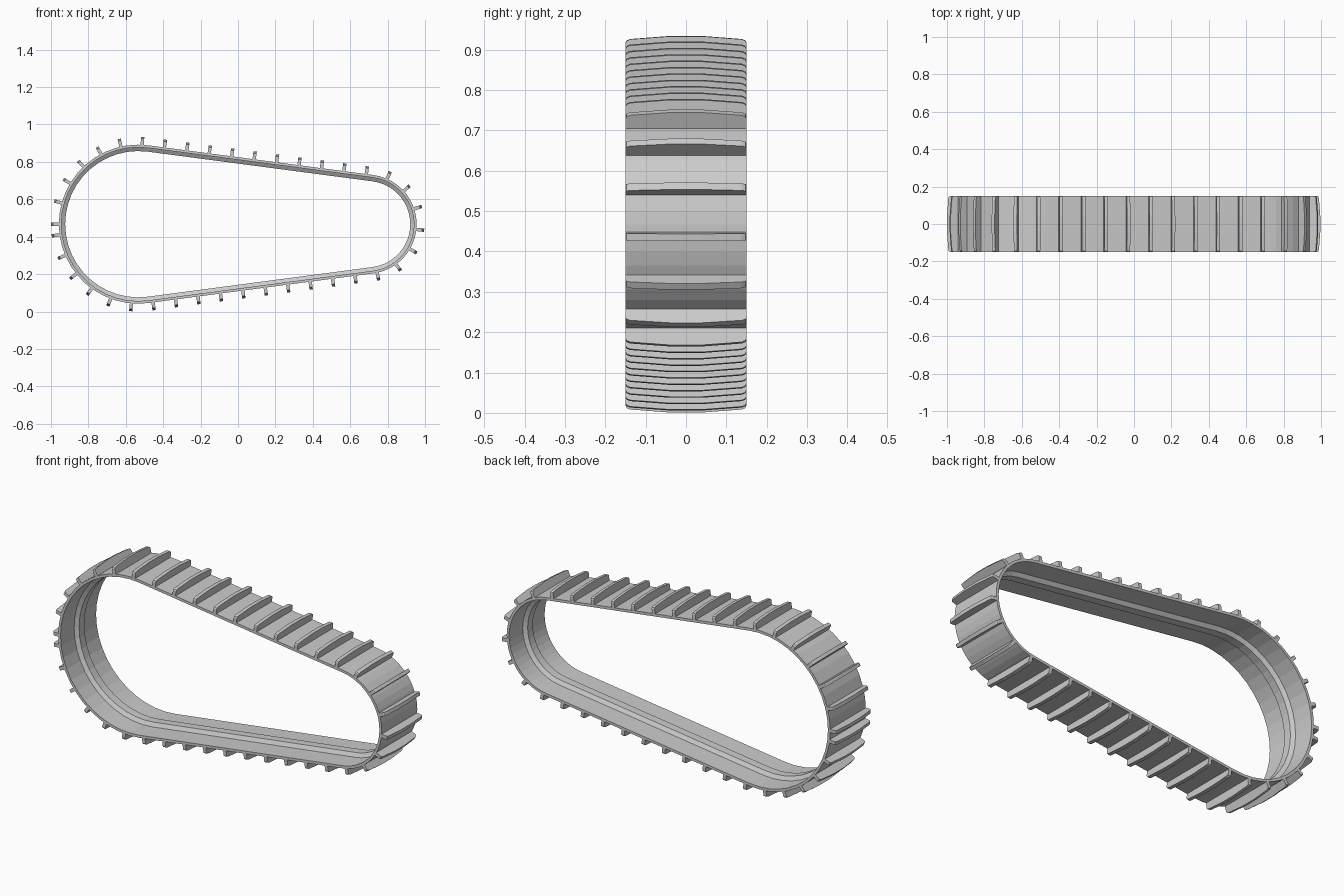
import bpy, bmesh, math
from mathutils import Vector

if "Cube" in bpy.data.objects:
    bpy.data.objects.remove(bpy.data.objects["Cube"])

# Belt path: two arcs joined by straight tangents (x, z plane)
XL, XR, ZC = -0.533, 0.69, 0.467
RL, RR = 0.425, 0.265
A = math.asin((RL - RR) / (XR - XL))
TAN = (XR - XL) * math.cos(A)


def mesh_object(name, bm):
    bmesh.ops.recalc_face_normals(bm, faces=bm.faces[:])
    me = bpy.data.meshes.new(name)
    bm.to_mesh(me)
    bm.free()
    ob = bpy.data.objects.new(name, me)
    bpy.context.collection.objects.link(ob)
    return ob


def arc(cx, r, a0, a1, n):
    out = []
    for i in range(n + 1):
        a = a0 + (a1 - a0) * i / n
        nrm = Vector((math.cos(a), 0, math.sin(a)))
        out.append((Vector((cx, 0, ZC)) + nrm * r, nrm))
    return out


def at_length(s, off):
    """Point on the belt face and outward normal, going clockwise from far left."""
    up = math.pi / 2 - A
    rl, rr = RL + off, RR + off
    quarter, right = rl * (math.pi - up), rr * 2 * up
    if s < quarter:
        cx, r, a, t = XL, RL, math.pi - s / rl, 0
    elif s < quarter + TAN:
        cx, r, a, t = XL, RL, up, s - quarter
    elif s < quarter + TAN + right:
        cx, r, a, t = XR, RR, up - (s - quarter - TAN) / rr, 0
    elif s < quarter + 2 * TAN + right:
        cx, r, a, t = XR, RR, -up, s - quarter - TAN - right
    else:
        cx, r, t = XL, RL, 0
        a = -up - (s - quarter - 2 * TAN - right) / rl
    n = Vector((math.cos(a), 0, math.sin(a)))
    along = Vector((n.z, 0, -n.x))
    return Vector((cx, 0, ZC)) + n * r + along * t, n, along


# Belt with a central guide rib on its inner face
up = math.pi / 2 - A
path = arc(XL, RL, 2 * math.pi - up, up, 24) + arc(XR, RR, up, -up, 22)
section = [(-0.15, 0), (0.15, 0), (0.15, -0.014), (0.035, -0.014),
           (0.022, -0.034), (-0.022, -0.034), (-0.035, -0.014), (-0.15, -0.014)]
bm = bmesh.new()
rings = [[bm.verts.new(p + n * o + Vector((0, y, 0))) for y, o in section]
         for p, n in path]
for i, ring in enumerate(rings):
    nxt = rings[(i + 1) % len(rings)]
    for j in range(len(section)):
        k = (j + 1) % len(section)
        bm.faces.new((ring[j], ring[k], nxt[k], nxt[j]))
mesh_object("track_belt", bm)

# Cross lugs: crowned plates standing on the belt
half = [(0.15, -0.006), (0.15, 0.025), (0.147, 0.031), (0.138, 0.0345), (0.04, 0.042)]
outline = half + [(-y, h) for y, h in reversed(half)]
bm = bmesh.new()
for i in range(40):
    p, n, along = at_length(i * 0.121, 0.023)
    sides = [[bm.verts.new(p + n * h + along * d + Vector((0, y, 0)))
              for y, h in outline] for d in (-0.009, 0.009)]
    bm.faces.new(sides[0])
    bm.faces.new(sides[1][::-1])
    for j in range(len(outline)):
        k = (j + 1) % len(outline)
        bm.faces.new((sides[0][j], sides[0][k], sides[1][k], sides[1][j]))
mesh_object("track_lugs", bm)
